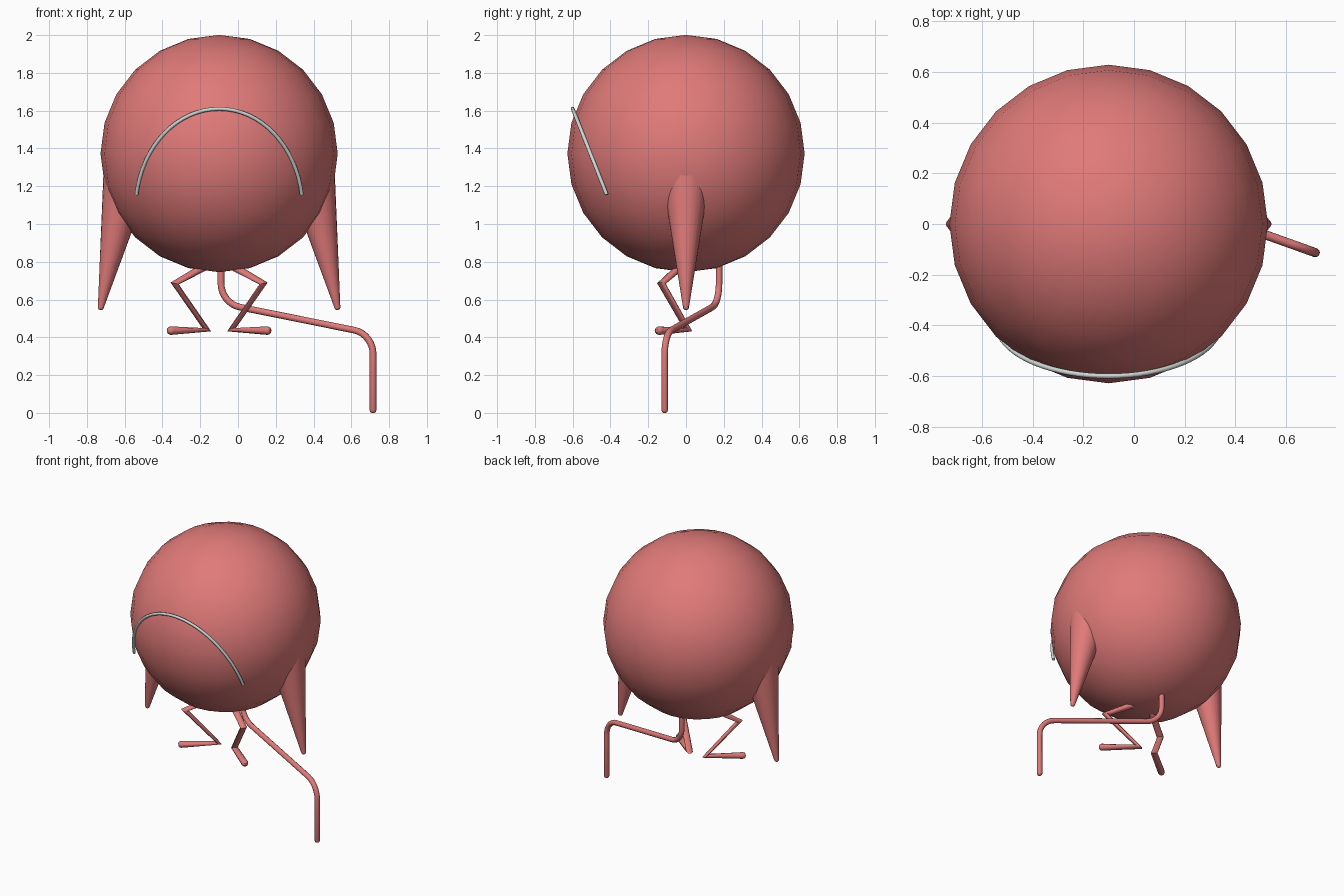
import bpy, math
from mathutils import Vector

if "Cube" in bpy.data.objects:
    bpy.data.objects.remove(bpy.data.objects["Cube"])

CX = -0.10  # mirror plane of the creature


def material(name, rgb):
    m = bpy.data.materials.new(name)
    m.diffuse_color = (*rgb, 1)
    m.use_nodes = True
    m.node_tree.nodes["Principled BSDF"].inputs["Base Color"].default_value = m.diffuse_color
    return m


SKIN = material("salmon_red", (0.74, 0.195, 0.19))
MOUTH = material("pale_grey", (0.62, 0.68, 0.66))


def finish(obj, name, mat):
    obj.name = name
    obj.data.materials.clear()
    obj.data.materials.append(mat)
    bpy.ops.object.select_all(action='DESELECT')
    obj.select_set(True)
    bpy.context.view_layer.objects.active = obj
    if obj.type == 'CURVE':
        bpy.ops.object.convert(target='MESH')
    bpy.ops.object.shade_smooth_by_angle(angle=math.radians(50))
    return bpy.context.object


def tube(name, points, radius, mat, round_end=True):
    """Round tube along a path, with a softened tip."""
    pts = [(Vector(p), 1.0) for p in points]
    if round_end:
        end, way = pts[-1][0], (pts[-1][0] - pts[-2][0]).normalized()
        pts[-1] = (end - way * radius * 0.8, 1.0)
        pts += [(end - way * radius * 0.25, 0.8), (end, 0.4)]
    cu = bpy.data.curves.new(name, 'CURVE')
    cu.dimensions = '3D'
    cu.bevel_depth = radius
    cu.bevel_resolution = 3
    cu.use_fill_caps = True
    sp = cu.splines.new('POLY')
    sp.points.add(len(pts) - 1)
    for q, (p, r) in zip(sp.points, pts):
        q.co = (*p, 1)
        q.radius = r
    obj = bpy.data.objects.new(name, cu)
    bpy.context.collection.objects.link(obj)
    return finish(obj, name, mat)


def fillet(points, r, steps=8):
    """Round the inner corners of a path."""
    pts = [Vector(p) for p in points]
    out = [pts[0]]
    for a, b, c in zip(pts, pts[1:], pts[2:]):
        u, v = (a - b).normalized(), (c - b).normalized()
        half = u.angle(v) / 2
        start, centre = b + u * r / math.tan(half), b + (u + v).normalized() * r / math.sin(half)
        end = b + v * r / math.tan(half)
        for i in range(steps + 1):
            t = i / steps
            d = (start - centre).normalized().slerp((end - centre).normalized(), t)
            out.append(centre + d * r)
    return out + [pts[-1]]


# round body
bpy.ops.mesh.primitive_uv_sphere_add(segments=24, ring_count=12, radius=0.628,
                                     location=(CX, 0, 1.373))
finish(bpy.context.object, "body", SKIN)

for side, label in ((-1, "left"), (1, "right")):
    # tapered arm, wide end buried in the body
    tip, top = Vector((CX + side * 0.626, 0, 0.56)), Vector((CX + side * 0.49, 0, 1.24))
    axis = top - tip
    bpy.ops.mesh.primitive_cone_add(vertices=24, radius1=0.016, radius2=0.125,
                                    depth=axis.length, location=(tip + top) / 2)
    arm = bpy.context.object
    arm.rotation_euler = axis.to_track_quat('Z', 'Y').to_euler()
    finish(arm, label + "_arm", SKIN)
    bpy.ops.mesh.primitive_uv_sphere_add(segments=12, ring_count=8, radius=0.016, location=tip)
    finish(bpy.context.object, label + "_arm_tip", SKIN)

    # bent leg: hip, knee, ankle, toe
    leg = [(0.03, 0.0, 0.80), (0.235, -0.13, 0.685), (0.065, 0.01, 0.44), (0.27, -0.155, 0.435)]
    tube(label + "_leg", [(CX + side * x, y, z) for x, y, z in leg], 0.023, SKIN)

# tail with two rounded bends
tail = [(-0.09, 0.175, 0.85), (-0.09, 0.175, 0.58), (0.715, -0.113, 0.418), (0.715, -0.113, 0.0)]
tube("tail", fillet(tail, 0.13), 0.018, SKIN)

# arched mouth line, lying on a tilted plane
mouth = []
for i in range(33):
    t = math.radians(8 + 164 * i / 32)
    z = 1.082 + 0.528 * math.sin(t)
    mouth.append((CX + 0.442 * math.cos(t), -0.42 - (z - 1.155) * 0.395, z))
tube("mouth", mouth, 0.010, MOUTH, round_end=False)
